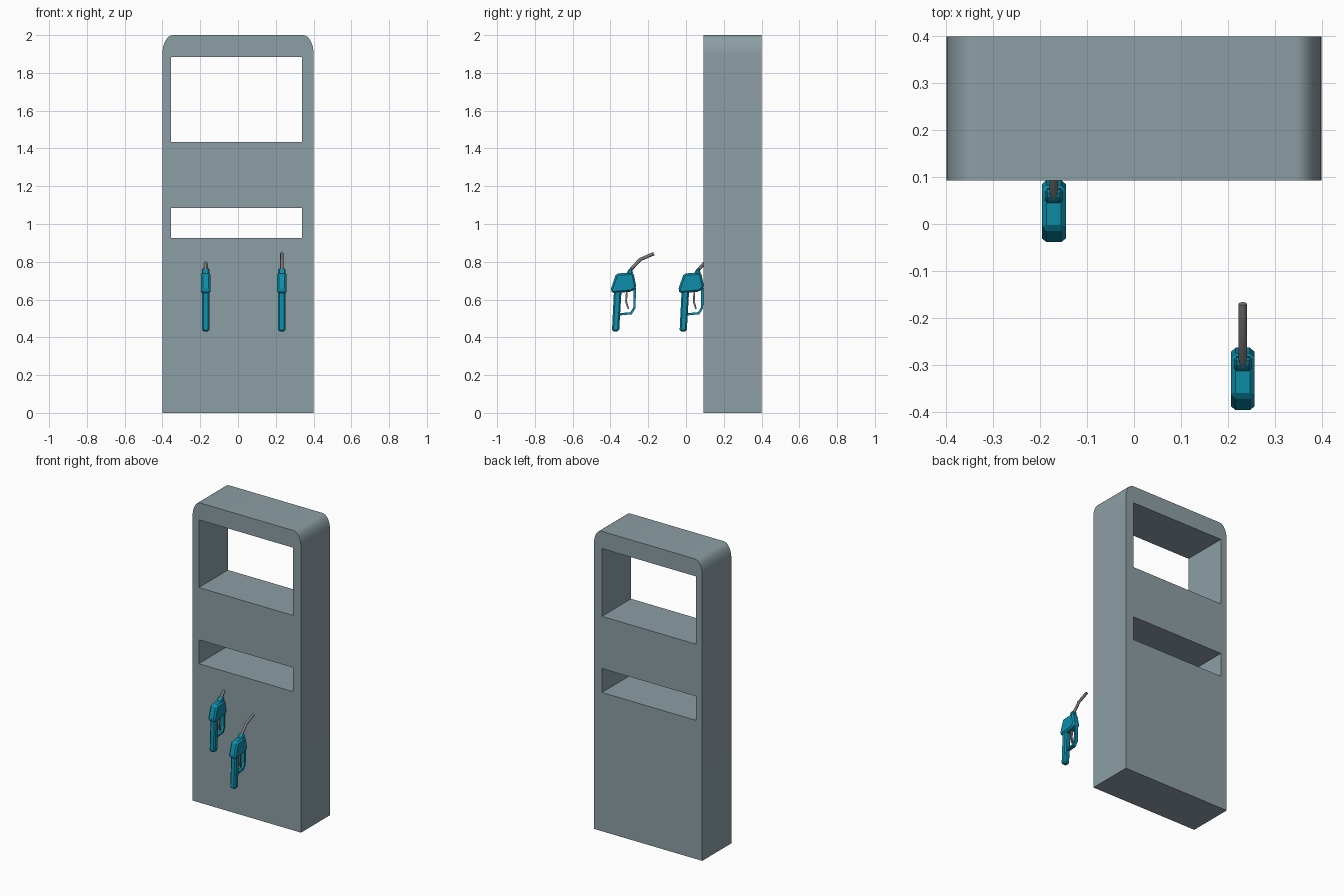
import bpy, bmesh, math
from mathutils import Vector

if "Cube" in bpy.data.objects:
    bpy.data.objects.remove(bpy.data.objects["Cube"])


def material(name, rgb):
    m = bpy.data.materials.new(name)
    m.diffuse_color = (*rgb, 1)
    m.use_nodes = True
    m.node_tree.nodes["Principled BSDF"].inputs["Base Color"].default_value = m.diffuse_color
    return m


GREY = material("cabinet grey", (0.265, 0.345, 0.375))
TEAL = material("nozzle teal", (0.004, 0.27, 0.40))
METAL = material("spout grey", (0.20, 0.20, 0.20))


def add_object(name, mesh, mat):
    ob = bpy.data.objects.new(name, mesh)
    bpy.context.collection.objects.link(ob)
    mesh.materials.clear()
    mesh.materials.append(mat)
    return ob


def prism(name, profile, direction, mat, bevel=0.0):
    """Extrude a closed 3D profile along a direction."""
    bm = bmesh.new()
    face = bm.faces.new([bm.verts.new(p) for p in profile])
    ext = bmesh.ops.extrude_face_region(bm, geom=[face])
    moved = [v for v in ext["geom"] if isinstance(v, bmesh.types.BMVert)]
    bmesh.ops.translate(bm, vec=Vector(direction), verts=moved)
    bmesh.ops.recalc_face_normals(bm, faces=bm.faces)
    if bevel:
        bmesh.ops.bevel(bm, geom=list(bm.edges), offset=bevel, segments=1,
                        affect='EDGES', clamp_overlap=True)
    mesh = bpy.data.meshes.new(name)
    bm.to_mesh(mesh)
    bm.free()
    return add_object(name, mesh, mat)


def side_prism(name, yz, x, dy, half, mat, bevel=0.0):
    """Extrude a side-view outline across the width."""
    return prism(name, [(x - half, y + dy, z) for y, z in yz],
                 (2 * half, 0, 0), mat, bevel)


def tube(name, yz, x, dy, radius, mat):
    """Round eight-sided tube along a side-view path."""
    cu = bpy.data.curves.new(name + "_path", 'CURVE')
    cu.dimensions = '3D'
    cu.bevel_depth = radius
    cu.bevel_resolution = 2
    cu.use_fill_caps = True
    sp = cu.splines.new('POLY')
    sp.points.add(len(yz) - 1)
    for p, (y, z) in zip(sp.points, yz):
        p.co = (x, y + dy, z, 1)
    tmp = bpy.data.objects.new("tmp", cu)
    bpy.context.collection.objects.link(tmp)
    bpy.context.view_layer.update()
    mesh = bpy.data.meshes.new_from_object(
        tmp.evaluated_get(bpy.context.evaluated_depsgraph_get()))
    bpy.data.objects.remove(tmp)
    return add_object(name, mesh, mat)


# Cabinet: slab with elliptically rounded top corners
Y0, Y1 = 0.093, 0.40
arc = [(0.345 + 0.055 * math.cos(a), 1.9 + 0.1 * math.sin(a))
       for a in (math.radians(90 * i / 8) for i in range(9))]
outline = [(0.4, 0)] + arc + [(-x, z) for x, z in reversed(arc)] + [(-0.4, 0)]
cabinet = prism("cabinet", [(x, Y0, z) for x, z in outline], (0, Y1 - Y0, 0), GREY)

# Display and tray openings cut right through
for z0, z1 in ((1.433, 1.885), (0.925, 1.085)):
    rect = [(-0.354, z0), (0.34, z0), (0.34, z1), (-0.354, z1)]
    cutter = prism("opening_cutter", [(x, Y0 - 0.1, z) for x, z in rect],
                   (0, Y1 - Y0 + 0.2, 0), GREY)
    cutter.hide_render = True
    mod = cabinet.modifiers.new("opening", 'BOOLEAN')
    mod.operation, mod.solver, mod.object = 'DIFFERENCE', 'EXACT', cutter
    bpy.context.view_layer.objects.active = cabinet
    bpy.ops.object.modifier_apply(modifier=mod.name)
    bpy.data.objects.remove(cutter)
bpy.ops.object.select_all(action='DESELECT')
cabinet.select_set(True)
bpy.context.view_layer.objects.active = cabinet
bpy.ops.object.shade_smooth_by_angle(angle=math.radians(30))

# Nozzle outlines in side view (y, z)
BODY = [(-0.400, 0.650), (-0.370, 0.738), (-0.278, 0.743), (-0.262, 0.663),
        (-0.288, 0.642), (-0.341, 0.637), (-0.388, 0.632)]
HANDLE = [(-0.392, 0.432), (-0.354, 0.432), (-0.341, 0.655), (-0.381, 0.655)]
COLLAR = [(-0.320, 0.725), (-0.306, 0.758), (-0.286, 0.768), (-0.280, 0.735)]
GUARD = [(-0.278, 0.66), (-0.265, 0.66), (-0.267, 0.555), (-0.287, 0.522),
         (-0.36, 0.515), (-0.36, 0.527), (-0.294, 0.533), (-0.279, 0.558)]
TRIGGER = [(-0.318, 0.645), (-0.309, 0.645), (-0.312, 0.59), (-0.301, 0.552),
           (-0.308, 0.548), (-0.322, 0.588)]
SPOUT = [(-0.300, 0.750), (-0.243, 0.812), (-0.170, 0.843)]

for tag, x, dy in (("left", -0.171, 0.358), ("right", 0.232, 0.0)):
    side_prism(f"{tag}_nozzle_body", BODY, x, dy, 0.0255, TEAL, 0.010)
    side_prism(f"{tag}_nozzle_handle", HANDLE, x, dy, 0.020, TEAL, 0.008)
    side_prism(f"{tag}_nozzle_collar", COLLAR, x, dy, 0.019, TEAL, 0.006)
    side_prism(f"{tag}_nozzle_guard", GUARD, x, dy, 0.012, TEAL)
    side_prism(f"{tag}_nozzle_trigger", TRIGGER, x, dy, 0.007, METAL)
    tube(f"{tag}_nozzle_spout", SPOUT, x, dy, 0.009, METAL)
